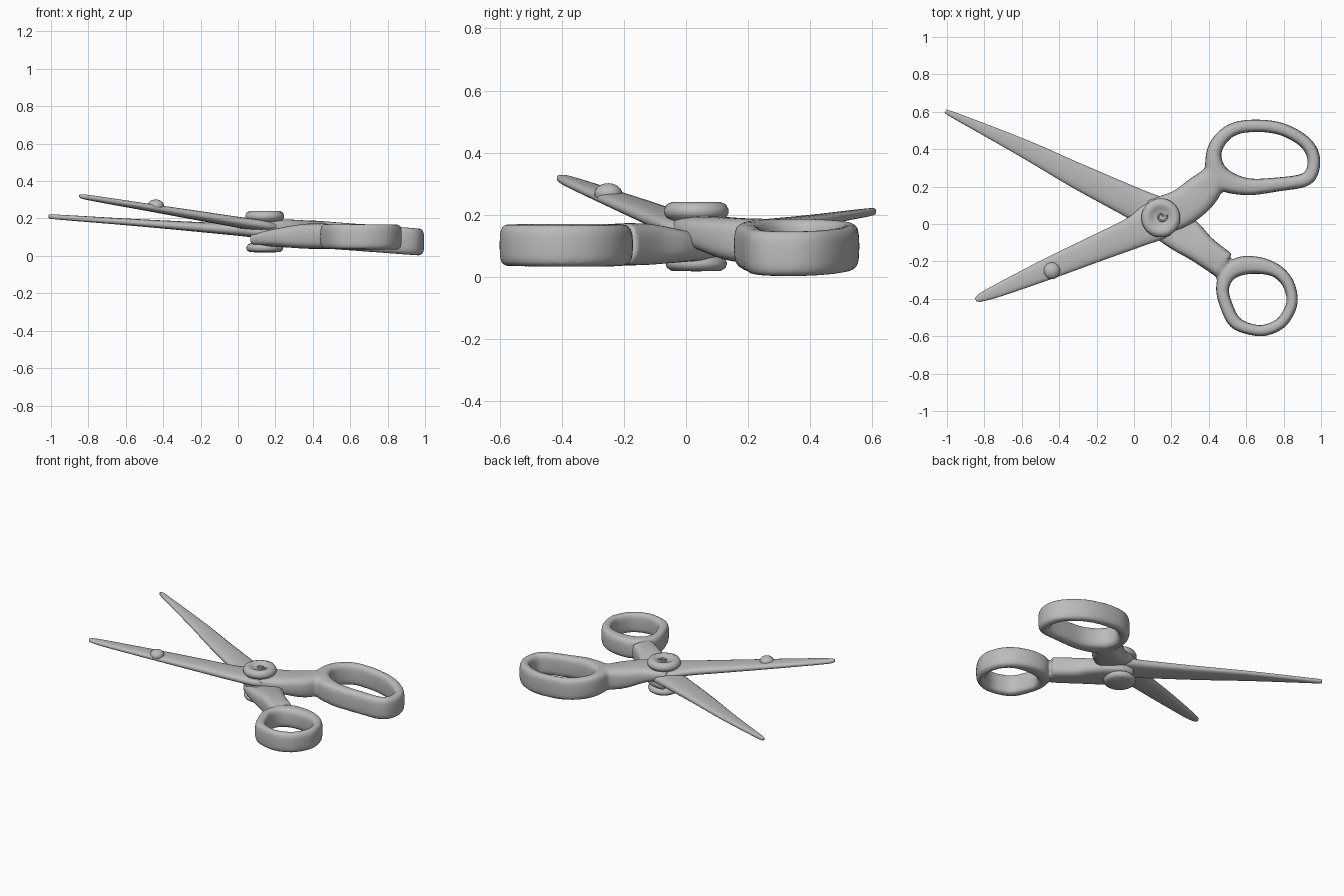
import bpy, bmesh, math
from mathutils import Vector

cube = bpy.data.objects.get("Cube")
if cube:
    bpy.data.objects.remove(cube, do_unlink=True)

grey = bpy.data.materials.new("plain grey")
grey.use_nodes = True
grey.diffuse_color = (0.5, 0.5, 0.5, 1)
grey.node_tree.nodes["Principled BSDF"].inputs["Base Color"].default_value = (0.5, 0.5, 0.5, 1)


def smooth_path(keys, closed, steps=6):
    """Catmull-Rom through (x, y, half width, centre z, half height) keys."""
    keys = [Vector(k) for k in keys]
    n = len(keys)
    pick = (lambda i: keys[i % n]) if closed else (lambda i: keys[max(0, min(n - 1, i))])
    out = []
    for i in range(n if closed else n - 1):
        a, b, c, d = (pick(i + j) for j in (-1, 0, 1, 2))
        for s in range(steps):
            t = s / steps
            out.append(0.5 * (2 * b + (c - a) * t + (2 * a - 5 * b + 4 * c - d) * t * t
                              + (3 * b - a - 3 * c + d) * t ** 3))
    if not closed:
        out.append(keys[-1])
    return out


def sweep(bm, keys, closed=False, power=0.6, sides=20):
    """Sweep an upright rounded section along a path."""
    path = smooth_path(keys, closed)
    n = len(path)
    rings = []
    for i, p in enumerate(path):
        q = path[(i + 1) % n] if closed else path[min(i + 1, n - 1)]
        r = path[i - 1] if closed else path[max(i - 1, 0)]
        side = Vector((r[1] - q[1], q[0] - r[0], 0)).normalized()
        ring = []
        for k in range(sides):
            a = math.tau * k / sides
            u, v = (math.copysign(abs(w) ** power, w) for w in (math.cos(a), math.sin(a)))
            ring.append(bm.verts.new(Vector((p[0], p[1], p[3] + v * p[4])) + side * u * p[2]))
        rings.append(ring)
    for i in range(n if closed else n - 1):
        a, b = rings[i], rings[(i + 1) % n]
        for k in range(sides):
            m = (k + 1) % sides
            bm.faces.new((a[k], a[m], b[m], b[k]))
    if not closed:
        bm.faces.new(rings[0])
        bm.faces.new(rings[-1])


def lathe(bm, profile, centre, sides=40):
    """Spin a (radius, z) profile that starts and ends on the axis."""
    verts = [bm.verts.new((centre[0] + r, centre[1], z)) for r, z in profile]
    edges = [bm.edges.new(e) for e in zip(verts, verts[1:])]
    bmesh.ops.spin(bm, geom=verts + edges, cent=(*centre, 0), axis=(0, 0, 1),
                   angle=math.tau, steps=sides, use_duplicate=False)
    bmesh.ops.remove_doubles(bm, verts=bm.verts, dist=0.0005)


def finish(name, bm, blend=False):
    bmesh.ops.recalc_face_normals(bm, faces=bm.faces)
    mesh = bpy.data.meshes.new(name)
    bm.to_mesh(mesh)
    bm.free()
    mesh.materials.append(grey)
    mesh.polygons.foreach_set("use_smooth", [True] * len(mesh.polygons))
    obj = bpy.data.objects.new(name, mesh)
    bpy.context.collection.objects.link(obj)
    if blend:
        # Fuse the arm and loop into one softly blended body
        remesh = obj.modifiers.new("fuse", "REMESH")
        remesh.mode = "VOXEL"
        remesh.voxel_size = 0.011
        remesh.use_smooth_shade = True
        soften = obj.modifiers.new("soften", "SMOOTH")
        soften.factor = 0.5
        soften.iterations = 4
    return obj


def handle(name, arm, loop, loop_z, slope, half_height):
    bm = bmesh.new()
    sweep(bm, arm)
    x0 = loop[0][0]
    sweep(bm, [(x, y, w, loop_z - slope * (x - x0), half_height) for x, y, w in loop], True)
    return finish(name, bm, True)


def blade(name, spine, base_z, slope):
    bm = bmesh.new()
    sweep(bm, [(x, y, w, base_z - slope * x, h) for x, y, w, h in spine], power=0.75)
    return finish(name, bm)


# Large finger handle
handle("large_handle",
       [(0.07, 0.05, 0.08, 0.16, 0.035), (0.15, 0.05, 0.1, 0.155, 0.04),
        (0.26, 0.09, 0.1, 0.14, 0.055), (0.36, 0.17, 0.095, 0.12, 0.07),
        (0.43, 0.25, 0.07, 0.115, 0.073)],
       [(0.425, 0.36, 0.042), (0.46, 0.45, 0.037), (0.54, 0.51, 0.034), (0.66, 0.525, 0.033),
        (0.79, 0.507, 0.033), (0.905, 0.445, 0.033), (0.957, 0.37, 0.034), (0.955, 0.285, 0.034),
        (0.91, 0.235, 0.036), (0.78, 0.213, 0.037), (0.6, 0.2, 0.046), (0.46, 0.25, 0.06)],
       0.115, 0.075, 0.073)

# Small thumb handle
handle("small_handle",
       [(0.08, 0.04, 0.08, 0.09, 0.035), (0.15, 0.02, 0.1, 0.092, 0.04),
        (0.27, -0.06, 0.1, 0.1, 0.055), (0.37, -0.14, 0.08, 0.105, 0.067),
        (0.48, -0.22, 0.075, 0.105, 0.068)],
       [(0.473, -0.35, 0.034), (0.495, -0.44, 0.034), (0.54, -0.525, 0.034), (0.62, -0.562, 0.03),
        (0.7, -0.568, 0.03), (0.785, -0.53, 0.03), (0.835, -0.455, 0.03), (0.845, -0.39, 0.03),
        (0.82, -0.31, 0.032), (0.76, -0.25, 0.036), (0.67, -0.222, 0.045), (0.57, -0.225, 0.05),
        (0.5, -0.27, 0.042)],
       0.104, 0.01, 0.068)

# Upper blade, rising to the tip, with a small bump on its face
blade("upper_blade",
      [(-0.845, -0.408, 0.008, 0.008), (-0.82, -0.394, 0.022, 0.013), (-0.72, -0.352, 0.036, 0.016),
       (-0.45, -0.236, 0.058, 0.02), (-0.2, -0.13, 0.072, 0.025), (0, -0.045, 0.085, 0.028),
       (0.12, 0.02, 0.105, 0.03), (0.22, 0.07, 0.07, 0.025)], 0.18, 0.165)
bm = bmesh.new()
bmesh.ops.create_uvsphere(bm, u_segments=20, v_segments=12, radius=0.045)
bmesh.ops.scale(bm, verts=bm.verts, vec=(1, 1, 0.75))
bmesh.ops.translate(bm, verts=bm.verts, vec=(-0.44, -0.25, 0.268))
finish("blade_bump", bm)

# Lower blade
blade("lower_blade",
      [(-0.998, 0.597, 0.008, 0.008), (-0.97, 0.585, 0.016, 0.013), (-0.6, 0.41, 0.047, 0.018),
       (-0.3, 0.256, 0.068, 0.024), (0, 0.11, 0.085, 0.032), (0.12, 0.045, 0.1, 0.035),
       (0.22, -0.01, 0.07, 0.03)], 0.14, 0.07)

# Pivot screw: dimpled top cap, shaft and bottom cap
bm = bmesh.new()
lathe(bm, [(0, 0.225), (0.025, 0.224), (0.045, 0.228), (0.06, 0.238), (0.078, 0.241),
           (0.095, 0.234), (0.104, 0.218), (0.104, 0.205), (0.095, 0.19), (0.07, 0.18),
           (0.07, 0.07), (0.09, 0.06), (0.1, 0.045), (0.095, 0.03), (0.08, 0.02), (0, 0.018)],
      (0.143, 0.033))
finish("pivot_screw", bm)

# Small raised curl in the middle of the top cap
bm = bmesh.new()
curl = []
for i in range(12):
    a = i * 0.6
    r = 0.008 + 0.002 * i
    curl.append((0.148 + r * math.cos(a), 0.04 + r * math.sin(a), 0.005, 0.227, 0.007))
sweep(bm, curl, power=1, sides=8)
finish("screw_curl", bm)
